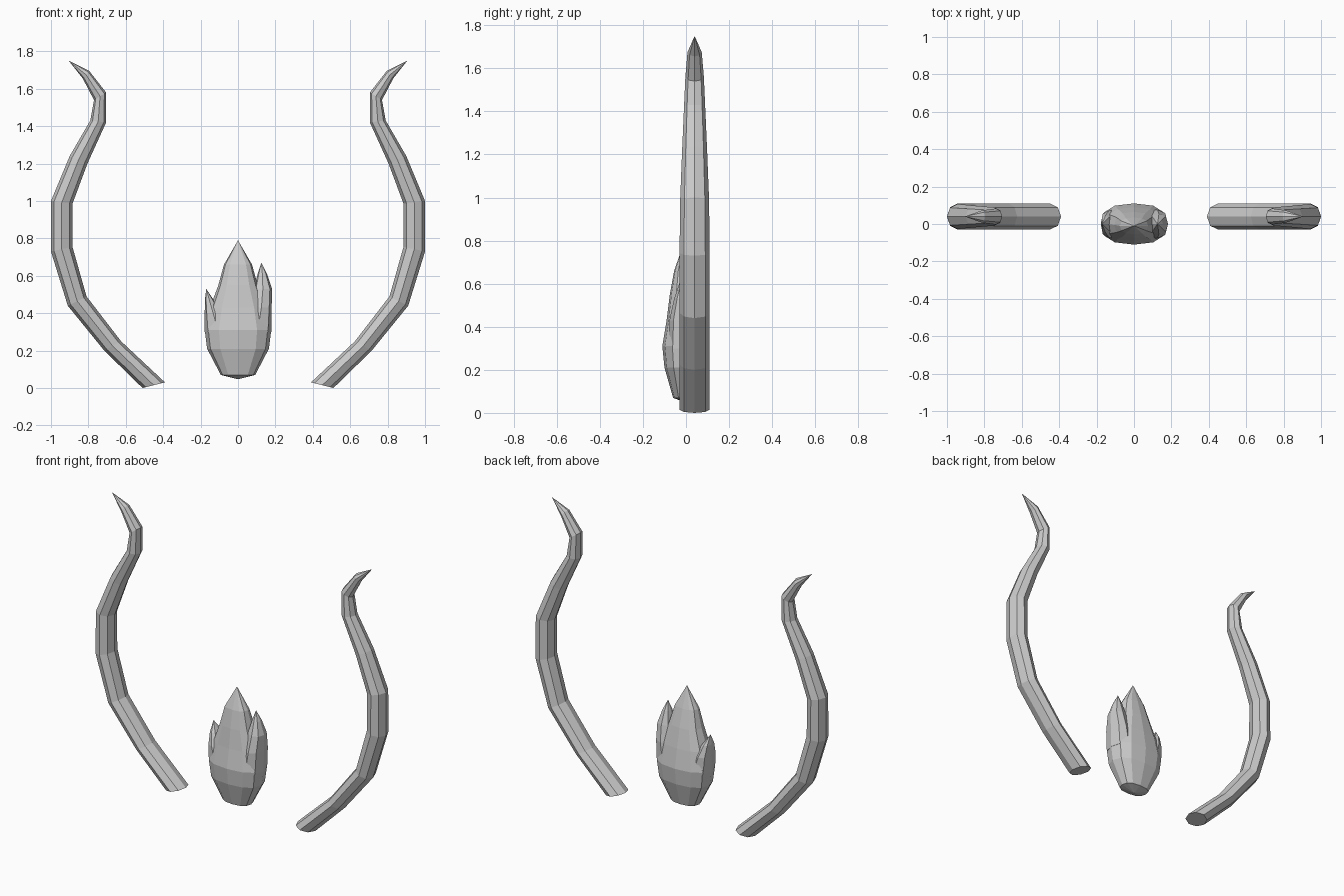
import bpy, bmesh, math
from mathutils import Vector

cube = bpy.data.objects.get("Cube")
if cube:
    bpy.data.objects.remove(cube)

grey = bpy.data.materials.new("plain_grey")
grey.use_nodes = True
colour = (0.6, 0.6, 0.6, 1.0)
grey.diffuse_color = colour
grey.node_tree.nodes["Principled BSDF"].inputs["Base Color"].default_value = colour


def loft(name, rings, tip, base=None):
    """Skin equal-length rings, closing the end on a tip and the start on a cap."""
    bm = bmesh.new()
    loops = [[bm.verts.new(p) for p in ring] for ring in rings]
    n = len(loops[0])
    for a, b in zip(loops, loops[1:]):
        for i in range(n):
            j = (i + 1) % n
            bm.faces.new((a[i], a[j], b[j], b[i]))
    top = bm.verts.new(tip)
    for i in range(n):
        bm.faces.new((loops[-1][i], loops[-1][(i + 1) % n], top))
    if base:
        low = bm.verts.new(base)
        for i in range(n):
            bm.faces.new((loops[0][(i + 1) % n], loops[0][i], low))
    else:
        bm.faces.new(loops[0][::-1])
    bmesh.ops.recalc_face_normals(bm, faces=bm.faces)
    mesh = bpy.data.meshes.new(name)
    bm.to_mesh(mesh)
    bm.free()
    mesh.materials.append(grey)
    obj = bpy.data.objects.new(name, mesh)
    bpy.context.collection.objects.link(obj)
    return obj


# Horns: outer x, outer z, inner x, inner z, half depth at each bend
HORN = [
    (0.51, 0.00, 0.39, 0.03, 0.070),
    (0.715, 0.20, 0.625, 0.25, 0.070),
    (0.91, 0.44, 0.81, 0.49, 0.070),
    (1.00, 0.73, 0.885, 0.755, 0.070),
    (1.00, 1.00, 0.885, 0.985, 0.067),
    (0.90, 1.24, 0.805, 1.20, 0.058),
    (0.79, 1.43, 0.705, 1.42, 0.049),
    (0.77, 1.54, 0.705, 1.58, 0.043),
    (0.83, 1.655, 0.795, 1.695, 0.033),
]
HORN_Y = 0.04


def horn(name, side):
    rings = []
    for xo, zo, xi, zi, depth in HORN:
        outer, inner = Vector((xo, 0, zo)), Vector((xi, 0, zi))
        mid, arm = (outer + inner) / 2, (outer - inner) / 2
        ring = []
        for k in range(8):
            a = k * math.pi / 4
            p = mid + arm * math.cos(a)
            ring.append((side * p.x, HORN_Y + depth * math.sin(a), p.z))
        rings.append(ring)
    loft(name, rings, (side * 0.905, HORN_Y, 1.75))


horn("left_horn", 1)
horn("right_horn", -1)


# Flame: stacked rounded rings given as centre x, centre y, z, half width, half depth
def flame(name, levels, tip, base=None, sides=12, square=0.8):
    def power(v):
        return math.copysign(abs(v) ** square, v)
    rings = []
    for cx, cy, z, rx, ry in levels:
        angles = [2 * math.pi * k / sides for k in range(sides)]
        rings.append([(cx + rx * power(math.cos(a)), cy + ry * power(math.sin(a)), z)
                      for a in angles])
    return loft(name, rings, tip, base)


flame("flame_body", [
    (0, 0, 0.07, 0.092, 0.06),
    (0, 0, 0.21, 0.165, 0.10),
    (0, 0, 0.31, 0.178, 0.11),
    (0, 0, 0.43, 0.150, 0.09),
    (0, -0.005, 0.55, 0.105, 0.07),
    (0, -0.01, 0.66, 0.075, 0.045),
], (0, -0.01, 0.79), base=(0, 0, 0.047))

flame("flame_left_tongue", [
    (0.105, 0, 0.30, 0.073, 0.08),
    (0.125, 0, 0.43, 0.055, 0.077),
    (0.133, 0, 0.53, 0.049, 0.055),
    (0.130, 0, 0.61, 0.025, 0.028),
], (0.125, 0, 0.67), sides=8)

flame("flame_right_tongue", [
    (-0.105, 0, 0.30, 0.073, 0.08),
    (-0.133, 0, 0.40, 0.045, 0.072),
    (-0.153, 0, 0.47, 0.024, 0.045),
], (-0.17, 0, 0.53), sides=8)
